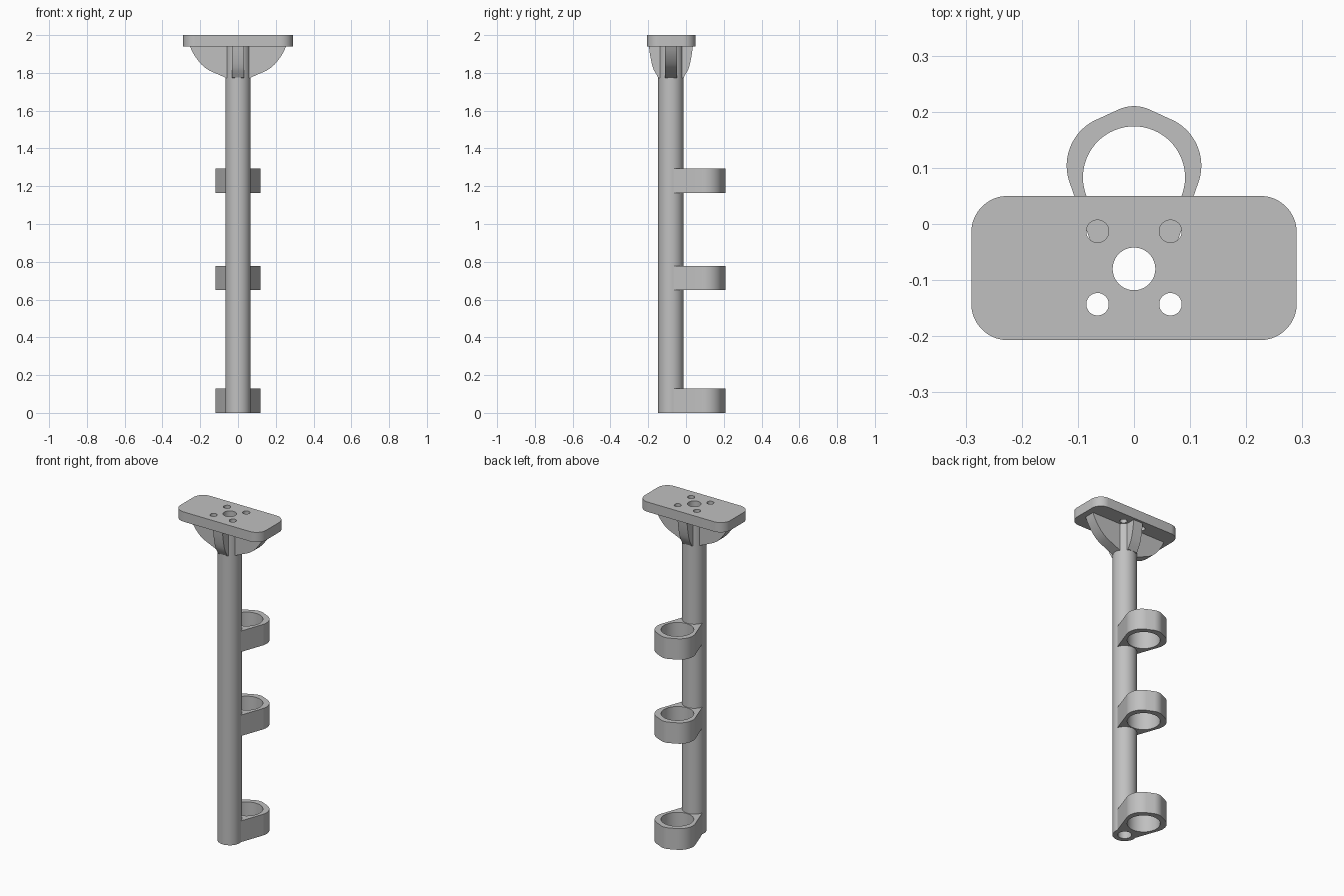
import bpy
import bmesh
from math import sin, cos, radians
from mathutils import Matrix

cube = bpy.data.objects.get("Cube")
if cube:
    bpy.data.objects.remove(cube, do_unlink=True)

grey = bpy.data.materials.new("plain grey")
grey.use_nodes = True
grey.diffuse_color = (0.53, 0.53, 0.53, 1)
grey.node_tree.nodes["Principled BSDF"].inputs["Base Color"].default_value = grey.diffuse_color

AXIS_Y = -0.08      # post axis
POST_R = 0.067
BORE_R = 0.038
PLATE_Z = 1.94


def arc(cx, cy, r, start, end, steps=16):
    angles = [radians(start + (end - start) * i / steps) for i in range(steps + 1)]
    return [(cx + r * cos(a), cy + r * sin(a)) for a in angles]


def circle(cx, cy, r):
    return arc(cx, cy, r, 0, 360, 64)[:-1]


def prism(name, outline, low, high, matrix=None):
    """Extrude a flat outline from low to high, then place it."""
    bm = bmesh.new()
    face = bm.faces.new([bm.verts.new((x, y, low)) for x, y in outline])
    top = bmesh.ops.extrude_face_region(bm, geom=[face])
    verts = [v for v in top["geom"] if isinstance(v, bmesh.types.BMVert)]
    bmesh.ops.translate(bm, verts=verts, vec=(0, 0, high - low))
    if matrix:
        bm.transform(matrix)
    bmesh.ops.recalc_face_normals(bm, faces=bm.faces)
    mesh = bpy.data.meshes.new(name)
    bm.to_mesh(mesh)
    bm.free()
    mesh.materials.append(grey)
    obj = bpy.data.objects.new(name, mesh)
    bpy.context.collection.objects.link(obj)
    return obj


def drill(obj, holes, low, high):
    """Cut round vertical holes (x, y, radius)."""
    for x, y, r in holes:
        cutter = prism("cutter", circle(x, y, r), low - 0.1, high + 0.1)
        cutter.hide_render = True
        mod = obj.modifiers.new("hole", "BOOLEAN")
        mod.operation = "DIFFERENCE"
        mod.solver = "EXACT"
        mod.object = cutter
        bpy.context.view_layer.objects.active = obj
        bpy.ops.object.modifier_apply(modifier=mod.name)
        bpy.data.objects.remove(cutter, do_unlink=True)


parts = []

# Hollow post
post = prism("post", circle(0, AXIS_Y, POST_R), 0, PLATE_Z)
drill(post, [(0, AXIS_Y, BORE_R)], 0, PLATE_Z)
parts.append(post)

# Rounded top plate with centre bore and four screw holes
corners = [(1, 1, 0), (-1, 1, 90), (-1, -1, 180), (1, -1, 270)]
outline = []
for sx, sy, a in corners:
    outline += arc(sx * 0.225, -0.0785 + sy * 0.0635, 0.065, a, a + 90)
plate = prism("top_plate", outline, PLATE_Z, 2)
holes = [(sx * 0.065, -0.078 + sy * 0.065, 0.02) for sx in (-1, 1) for sy in (-1, 1)]
drill(plate, holes + [(0, AXIS_Y, BORE_R)], PLATE_Z, 2)
parts.append(plate)

# Four curved support fins: (share of reach, height)
curve = [(0, 1.775), (0.24, 1.795), (0.45, 1.812), (0.58, 1.828), (0.69, 1.847),
         (0.79, 1.87), (0.88, 1.894), (0.95, 1.918), (1, PLATE_Z)]
fins = [("right_fin", 180, 0.254), ("left_fin", 0, 0.254),
        ("front_fin", 270, 0.116), ("back_fin", 90, 0.116)]
for name, angle, reach in fins:
    profile = [(0.05, PLATE_Z), (0.05, 1.768)]
    profile += [(POST_R + s * (reach - POST_R), z) for s, z in curve]
    place = (Matrix.Translation((0, AXIS_Y, 0)) @ Matrix.Rotation(radians(angle), 4, "Z")
             @ Matrix.Rotation(radians(90), 4, "X"))
    parts.append(prism(name, profile, -0.032, 0.032, place))

# Three holder rings, tapering into the post
ring = [(0.06, -0.08)]
ring += arc(0.03, 0.104, 0.09, -20, 68, 24)
ring += arc(0, 0.143, POST_R, 68, 112, 12)
ring += arc(-0.03, 0.104, 0.09, 112, 200, 24)
ring += [(-0.06, -0.08)]
for name, low, high in [("lower_ring", 0, 0.13), ("middle_ring", 0.65, 0.778),
                        ("upper_ring", 1.165, 1.293)]:
    obj = prism(name, ring, low, high)
    drill(obj, [(0, 0.083, 0.091), (0, AXIS_Y, POST_R - 0.004)], low, high)
    parts.append(obj)

# Smooth the curves, keep the edges sharp
bpy.ops.object.select_all(action="DESELECT")
for obj in parts:
    obj.select_set(True)
bpy.context.view_layer.objects.active = post
bpy.ops.object.shade_smooth_by_angle(angle=radians(30))
